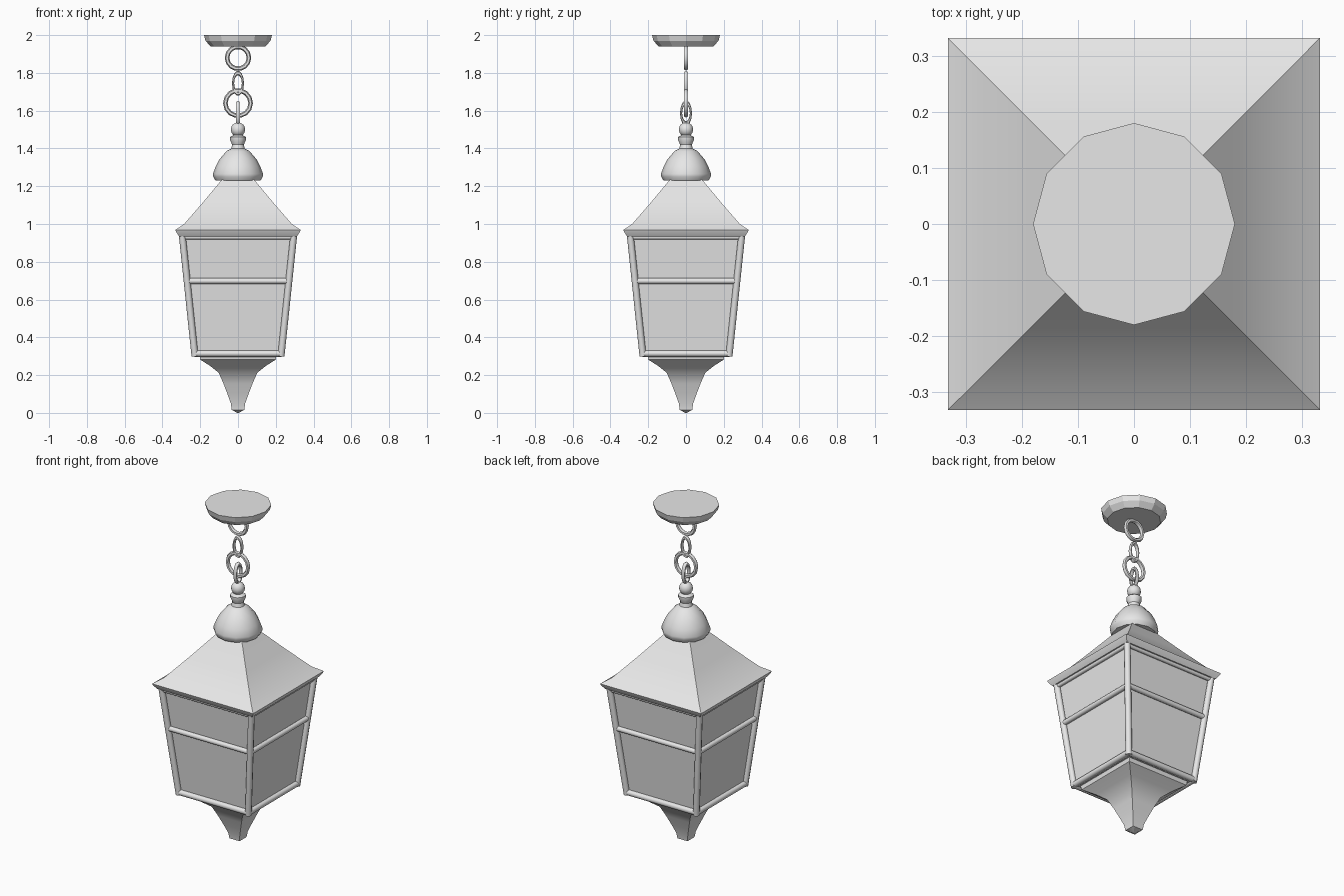
import bpy, math
from mathutils import Vector

if "Cube" in bpy.data.objects:
    bpy.data.objects.remove(bpy.data.objects["Cube"])

# One painted metal grey for every part
GREY = (0.8, 0.8, 0.8, 1)
metal = bpy.data.materials.new("light_grey")
metal.use_nodes = True
metal.diffuse_color = GREY
metal.node_tree.nodes["Principled BSDF"].inputs["Base Color"].default_value = GREY


def finish(obj, name, angle):
    obj.name = name
    obj.data.materials.clear()
    obj.data.materials.append(metal)
    bpy.ops.object.select_all(action="DESELECT")
    obj.select_set(True)
    bpy.context.view_layer.objects.active = obj
    bpy.ops.object.shade_smooth_by_angle(angle=math.radians(angle))


def turned(name, profile, sides=12, angle=35):
    """Closed solid from (half width, z) points, top first; four sides give a square section."""
    square = sides == 4
    grow, turn = (math.sqrt(2), math.pi / 4) if square else (1, 0)
    verts, faces = [], []
    for r, z in profile:
        for i in range(sides):
            a = turn + math.tau * i / sides
            verts.append((r * grow * math.cos(a), r * grow * math.sin(a), z))
    for k in range(len(profile) - 1):
        for i in range(sides):
            j = (i + 1) % sides
            top, low = k * sides, (k + 1) * sides
            faces.append((top + i, low + i, low + j, top + j))
    faces.append(tuple(range(sides)))
    faces.append(tuple(reversed(range(len(verts) - sides, len(verts)))))
    mesh = bpy.data.meshes.new(name)
    mesh.from_pydata(verts, [], faces)
    obj = bpy.data.objects.new(name, mesh)
    bpy.context.collection.objects.link(obj)
    finish(obj, name, angle)


def bar(name, a, b, radius):
    """Eight-sided rod between two points."""
    a, b = Vector(a), Vector(b)
    bpy.ops.mesh.primitive_cylinder_add(vertices=8, radius=radius, depth=(b - a).length,
                                        location=(a + b) / 2)
    obj = bpy.context.object
    obj.rotation_euler = (b - a).to_track_quat("Z", "Y").to_euler()
    finish(obj, name, 50)


def link(name, z, half_width, half_height, sideways=False):
    """Upright chain link, stretched to an oval where needed."""
    thick = 0.012
    bpy.ops.mesh.primitive_torus_add(major_segments=14, minor_segments=6,
                                     major_radius=half_height - thick, minor_radius=thick)
    obj = bpy.context.object
    squash = (half_width - thick) / (half_height - thick)
    for v in obj.data.vertices:
        v.co.x *= squash
    obj.rotation_euler = (math.pi / 2, 0, math.pi / 2 if sideways else 0)
    obj.location.z = z
    finish(obj, name, 60)


# Ceiling plate and chain
turned("ceiling_plate", [(0.18, 2.0), (0.172, 1.97), (0.145, 1.94)], angle=20)
link("upper_ring", 1.88, 0.07, 0.07)
link("oval_link", 1.745, 0.038, 0.067)
link("lower_ring", 1.64, 0.079, 0.079)
link("hanging_loop", 1.587, 0.038, 0.067, sideways=True)

# Ball, neck and bell cap
bpy.ops.mesh.primitive_uv_sphere_add(segments=12, ring_count=8, radius=0.038,
                                     location=(0, 0, 1.5))
finish(bpy.context.object, "ball", 60)
turned("neck", [(0.025, 1.47), (0.042, 1.46), (0.042, 1.445), (0.031, 1.42), (0.037, 1.395)])
turned("bell_cap", [(0.035, 1.40), (0.062, 1.385), (0.10, 1.34), (0.118, 1.305),
                    (0.133, 1.265), (0.131, 1.25), (0.119, 1.23)])

# Flared roof with its lip
turned("roof", [(0.085, 1.235), (0.185, 1.115), (0.285, 1.0), (0.332, 0.968),
                (0.328, 0.958), (0.312, 0.935)], sides=4, angle=30)

# Tapered panes
turned("panes", [(0.285, 0.936), (0.224, 0.305)], sides=4)


def frame_half(z):
    return 0.229 + (z - 0.31) * 0.105


# Corner posts and cross bars, repeated on four sides
corners = [(1, 1), (-1, 1), (-1, -1), (1, -1)]
rails = (("top_rail", 0.93, 0.012), ("middle_rail", 0.698, 0.015), ("bottom_rail", 0.314, 0.017))
for n, (cx, cy) in enumerate(corners):
    low, high = frame_half(0.3), frame_half(0.94)
    bar("corner_post_%d" % n, (cx * low, cy * low, 0.3), (cx * high, cy * high, 0.94), 0.018)
    dx, dy = corners[(n + 1) % 4]
    for label, z, radius in rails:
        h = frame_half(z)
        bar("%s_%d" % (label, n), (cx * h, cy * h, z), (dx * h, dy * h, z), radius)

# Curved lower finial with pointed tip
turned("lower_finial", [(0.205, 0.308), (0.2, 0.282), (0.145, 0.247), (0.102, 0.212),
                        (0.077, 0.155), (0.056, 0.1), (0.038, 0.05), (0.033, 0.016),
                        (0.004, 0.0)], sides=4, angle=40)
